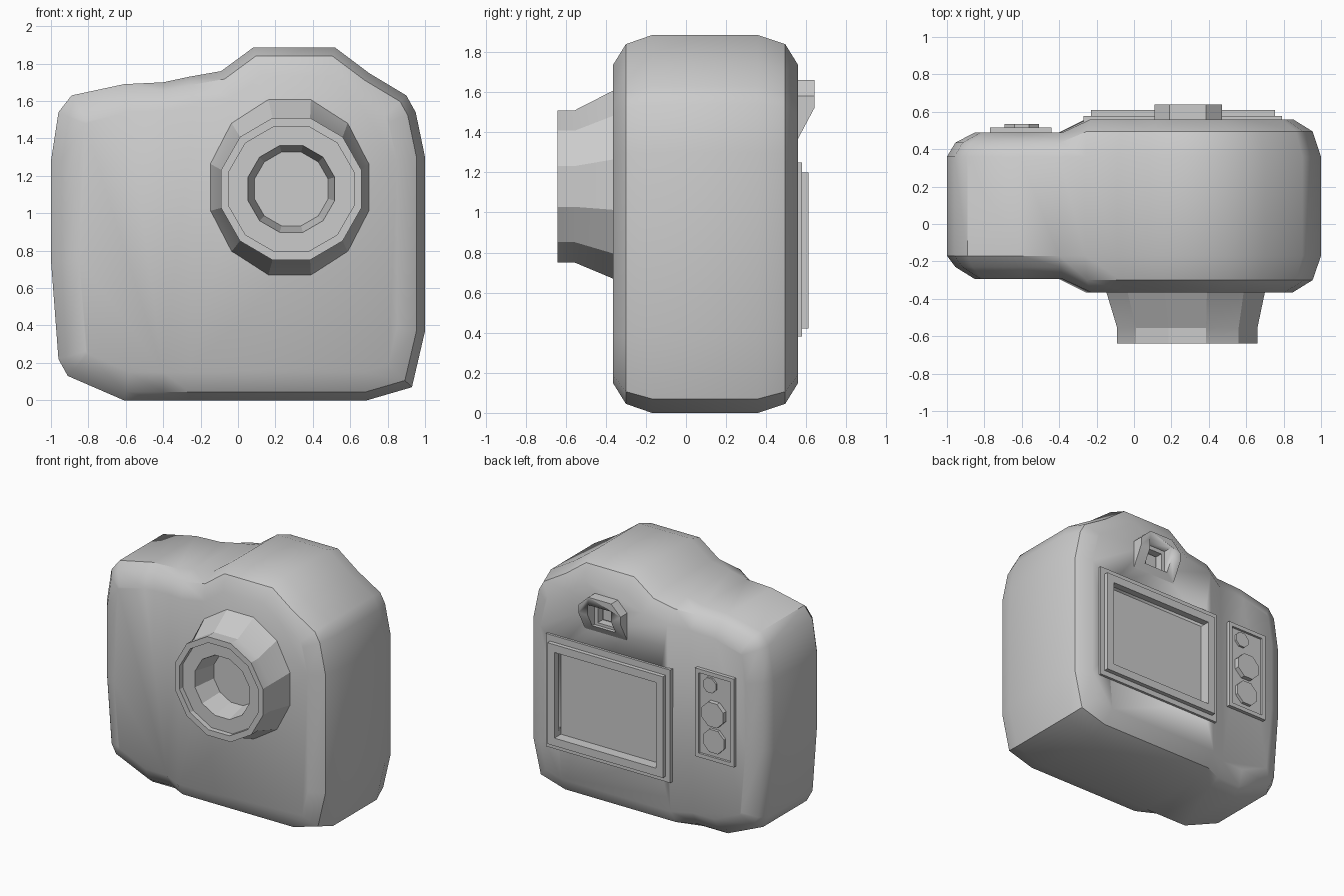
import bpy, bmesh, math
from mathutils import Vector

if "Cube" in bpy.data.objects:
    bpy.data.objects.remove(bpy.data.objects["Cube"])


def finish(name, bm, angle=30):
    bmesh.ops.recalc_face_normals(bm, faces=bm.faces)
    me = bpy.data.meshes.new(name)
    bm.to_mesh(me)
    bm.free()
    ob = bpy.data.objects.new(name, me)
    bpy.context.collection.objects.link(ob)
    bpy.ops.object.select_all(action='DESELECT')
    ob.select_set(True)
    bpy.context.view_layer.objects.active = ob
    bpy.ops.object.shade_smooth_by_angle(angle=math.radians(angle))
    return ob


def bridge(bm, rings):
    """Skin a list of rings of 3D points; returns the vertex rings."""
    vs = [[bm.verts.new(p) for p in r] for r in rings]
    n = len(vs[0])
    for a, b in zip(vs, vs[1:]):
        for i in range(n):
            bm.faces.new((a[i], a[(i + 1) % n], b[(i + 1) % n], b[i]))
    return vs


def loft(name, rings, angle=30):
    bm = bmesh.new()
    vs = bridge(bm, rings)
    bm.faces.new(vs[0])
    bm.faces.new(vs[-1])
    return finish(name, bm, angle)


def ngon(cx, cz, rx, rz, y, n):
    # flat-sided polygon: rx, rz are the distances to the flats
    k = 1 / math.cos(math.pi / n)
    return [Vector((cx + rx * k * math.cos((i + .5) * math.tau / n), y,
                    cz + rz * k * math.sin((i + .5) * math.tau / n))) for i in range(n)]


def rect(x0, x1, z0, z1, y):
    return [Vector(p) for p in ((x0, y, z0), (x1, y, z0), (x1, y, z1), (x0, y, z1))]


def inset(pts, d):
    out = []
    for i, p in enumerate(pts):
        a = (p - pts[i - 1]).normalized()
        b = (pts[(i + 1) % len(pts)] - p).normalized()
        na, nb = Vector((-a.y, a.x)), Vector((-b.y, b.x))
        out.append(p + (na + nb) * d / (1 + na.dot(nb)))
    return out


def cut(target, rings):
    c = loft("cutter", rings)
    c.hide_render = True
    m = target.modifiers.new("cut", 'BOOLEAN')
    m.operation, m.object, m.solver = 'DIFFERENCE', c, 'EXACT'
    bpy.ops.object.select_all(action='DESELECT')
    bpy.context.view_layer.objects.active = target
    target.select_set(True)
    bpy.ops.object.modifier_apply(modifier=m.name)
    bpy.data.objects.remove(c)


# Body: front outline lofted along y, thinner on the grip-side (left) third
outline = [Vector(p) for p in (
    (-.61, 0), (-.4, 0), (-.26, 0), (.69, 0), (.93, .07), (1, .37), (1, 1.3),
    (.95, 1.54), (.9, 1.63), (.7, 1.75), (.52, 1.885), (.08, 1.885), (-.09, 1.76),
    (-.26, 1.73), (-.4, 1.7), (-.61, 1.69), (-.89, 1.63), (-.96, 1.54),
    (-1, 1.28), (-1, .75), (-.96, .22), (-.91, .13))]
layers = [(-.365, .15, .07), (-.3, .045, .07), (-.17, 0, 0),
          (.36, 0, 0), (.495, .045, -.06), (.56, .15, -.07)]
rings = []
for y, d, shift in layers:
    ins = inset(outline, d)
    rings.append([Vector((q.x, y + shift * min(1, max(0, (-.26 - p.x) / .14)), q.y))
                  for p, q in zip(outline, ins)])
bm = bmesh.new()
vs = bridge(bm, rings)
for r in (vs[0], vs[-1]):
    bm.faces.new(r[2:14])
    bm.faces.new((r[1], r[2], r[13], r[14]))
    bm.faces.new(r[14:] + r[:2])
body = finish("camera_body", bm, 35)

# Lens barrel with recessed front plate and deep opening
LX, LZ = .285, 1.13
loft("lens_barrel", [
    ngon(.275, 1.14, .43, .48, -.34, 12), ngon(LX, LZ, .375, .38, -.555, 12),
    ngon(LX, LZ, .375, .38, -.64, 12), ngon(LX, LZ, .335, .335, -.64, 12),
    ngon(LX, LZ, .335, .335, -.6, 12), ngon(LX, LZ, .232, .232, -.6, 12),
    ngon(LX, LZ, .197, .197, -.42, 12)], 25)

# Screen recess in the body, with a two-step frame around it
S = (-.17, .695, .48, 1.14)
cut(body, [rect(*S, .41), rect(*S, .7)])
loft("screen_frame", [
    rect(*S, .53), rect(-.27, .79, .38, 1.25, .53), rect(-.27, .79, .38, 1.25, .578),
    rect(-.23, .755, .42, 1.2, .578), rect(-.23, .755, .42, 1.2, .61),
    rect(*S, .61), rect(*S, .53)][1:-1] + [rect(*S, .415)])

# Eyepiece: chamfered hood sloping back to the body at its base
hood = [(.11, 1.37), (.47, 1.37), (.47, 1.52), (.47, 1.58), (.385, 1.66),
        (.19, 1.66), (.11, 1.58), (.11, 1.52)]
bm = bmesh.new()
back = [bm.verts.new((x, .54, z)) for x, z in hood]
front = [bm.verts.new((x, .56 if z < 1.4 else .64, z)) for x, z in hood]
for i in range(8):
    j = (i + 1) % 8
    bm.faces.new((back[i], back[j], front[j], front[i]))
bm.faces.new(back)
bm.faces.new((front[0], front[1], front[2], front[7]))
bm.faces.new(front[2:])
eyepiece = finish("eyepiece_hood", bm)
cut(eyepiece, [rect(.19, .39, 1.42, 1.6, .5), rect(.19, .39, 1.42, 1.6, .7)])
cut(body, [rect(.22, .36, 1.44, 1.57, .5), rect(.22, .36, 1.44, 1.57, .6)])
loft("eyepiece_window", [rect(.245, .335, 1.46, 1.55, .49),
                         rect(.245, .335, 1.46, 1.55, .53)])

# Button panel with a raised rim
P = (-.77, -.44, .61, 1.29)
Q = (-.74, -.47, .64, 1.26)
loft("button_panel", [rect(*P, .46), rect(*P, .517), rect(*Q, .517), rect(*Q, .5)])

# Buttons
for i, (x, z, r, y) in enumerate([(-.56, 1.185, .055, .515), (-.6, .975, .092, .535),
                                  (-.6, .765, .088, .522)]):
    loft(f"button_{i + 1}", [ngon(x, z, r, r, .48, 8), ngon(x, z, r, r, y, 8)])
